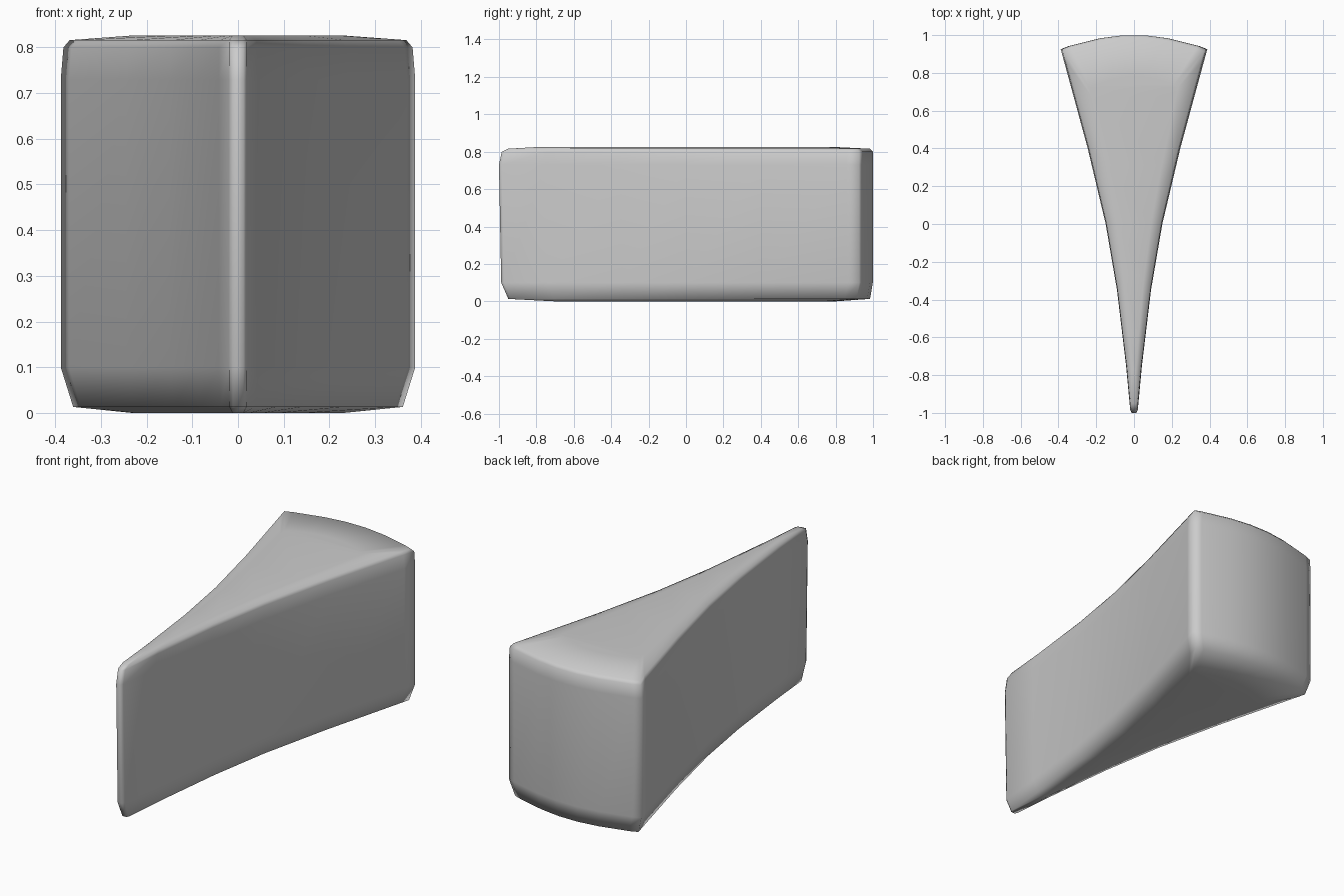
import bpy, bmesh

cube = bpy.data.objects.get("Cube")
if cube:
    bpy.data.objects.remove(cube)

# Plain grey stone
stone = bpy.data.materials.new("stone_grey")
stone.use_nodes = True
grey = (0.6, 0.6, 0.6, 1)
stone.diffuse_color = grey
stone.node_tree.nodes["Principled BSDF"].inputs["Base Color"].default_value = grey

# Half plan outline (x, y) from narrow front tip to curved back
plan = [(0.012, -1), (0.02, -0.985), (0.042, -0.75), (0.09, -0.35), (0.15, 0),
        (0.245, 0.4), (0.37, 0.86), (0.388, 0.925), (0.345, 0.942),
        (0.18, 0.983), (0.06, 0.999)]
# Levels: height, width scale, front inset, back inset
levels = [(0, 0.6, 0.3, 0.2), (0.013, 0.93, 0.05, 0.015), (0.1, 1, 0.012, 0),
          (0.73, 1, 0, 0), (0.8, 0.985, 0.015, 0), (0.816, 0.95, 0.05, 0.015),
          (0.826, 0.6, 0.22, 0.22)]

bm = bmesh.new()
n = len(plan)
rings = []
for z, s, front, back in levels:
    def place(x, y):
        t = (y + 1) / 2
        return bm.verts.new((x * s, y + front * (1 - t) - back * t, z))
    right = [place(x, y) for x, y in plan]
    left = [place(-x, y) for x, y in reversed(plan)]
    rings.append(right + left)

# Walls and rounded edges
for a, b in zip(rings, rings[1:]):
    for i in range(2 * n):
        j = (i + 1) % (2 * n)
        bm.faces.new((a[i], a[j], b[j], b[i]))

# Underside and top as strips across the wedge
for ring in (rings[0], rings[-1]):
    for i in range(n - 1):
        bm.faces.new((ring[i], ring[i + 1], ring[-2 - i], ring[-1 - i]))

bmesh.ops.recalc_face_normals(bm, faces=bm.faces)
for f in bm.faces:
    f.smooth = True
mesh = bpy.data.meshes.new("wedge_block")
bm.to_mesh(mesh)
bm.free()
mesh.materials.append(stone)
block = bpy.data.objects.new("wedge_block", mesh)
bpy.context.collection.objects.link(block)
